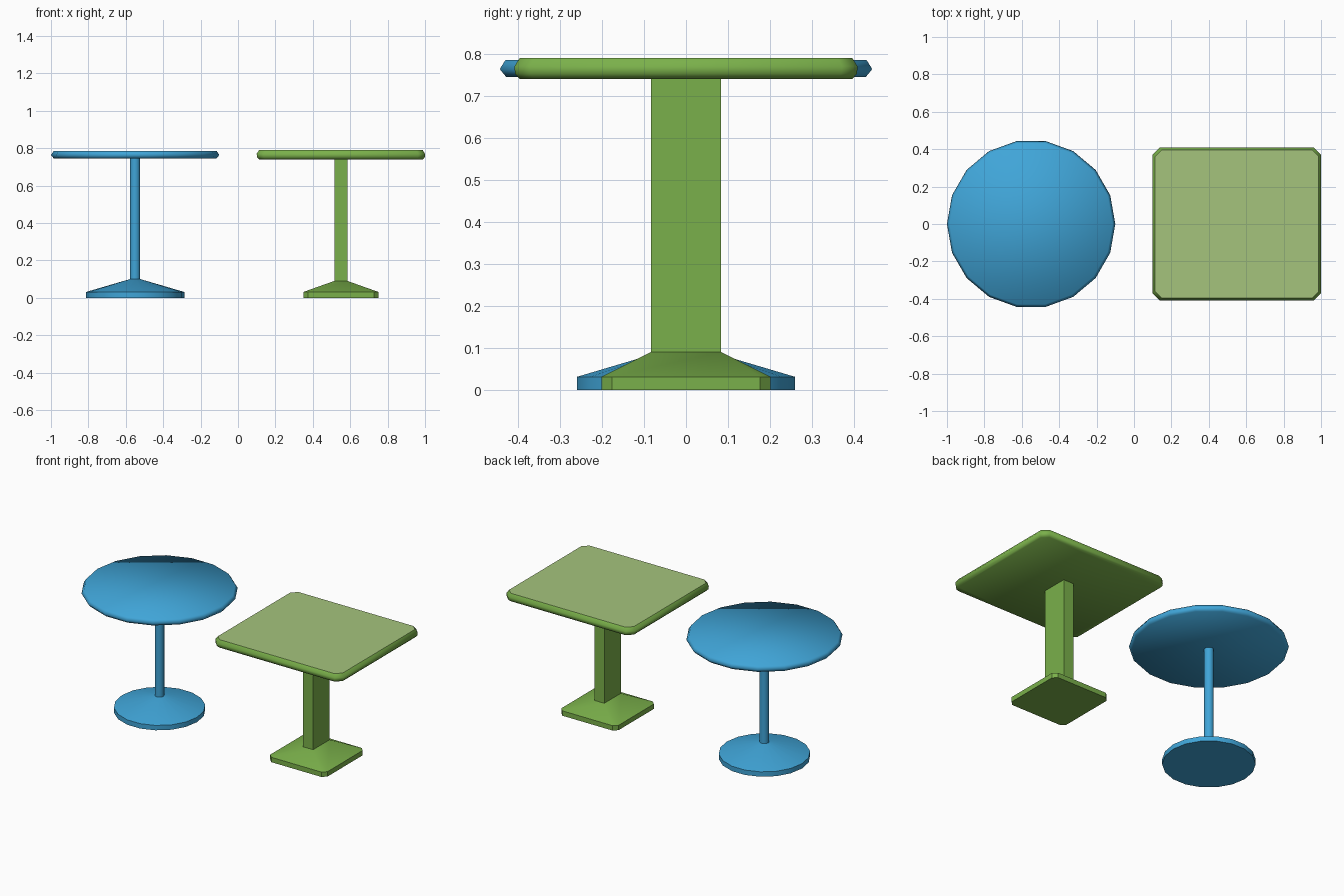
import bpy, bmesh, math

if "Cube" in bpy.data.objects:
    bpy.data.objects.remove(bpy.data.objects["Cube"])


def material(name, rgb):
    m = bpy.data.materials.new(name)
    m.diffuse_color = (*rgb, 1.0)
    m.use_nodes = True
    m.node_tree.nodes["Principled BSDF"].inputs["Base Color"].default_value = m.diffuse_color
    return m


BLUE = material("blue", (0.051, 0.376, 0.686))
GREEN = material("green", (0.195, 0.434, 0.069))
PALE = material("pale green", (0.376, 0.552, 0.202))


def circle(r, n=18):
    return [(r * math.cos(2 * math.pi * i / n), r * math.sin(2 * math.pi * i / n)) for i in range(n)]


def rectangle(hx, hy, c):
    # Rectangle with cut corners, counter-clockwise
    return [(hx, -hy + c), (hx, hy - c), (hx - c, hy), (-hx + c, hy),
            (-hx, hy - c), (-hx, -hy + c), (-hx + c, -hy), (hx - c, -hy)]


def loft(name, x, rings, mats, angle=40):
    """Skin stacked (z, outline) rings and cap both ends."""
    bm = bmesh.new()
    rows = [[bm.verts.new((px, py, z)) for px, py in pts] for z, pts in rings]
    n = len(rows[0])
    for a, b in zip(rows, rows[1:]):
        for i in range(n):
            j = (i + 1) % n
            bm.faces.new((a[i], a[j], b[j], b[i]))
    bm.faces.new(rows[0][::-1])
    top = bm.faces.new(rows[-1])
    top.material_index = len(mats) - 1
    bmesh.ops.remove_doubles(bm, verts=bm.verts, dist=1e-5)
    me = bpy.data.meshes.new(name)
    bm.to_mesh(me)
    bm.free()
    for m in mats:
        me.materials.append(m)
    ob = bpy.data.objects.new(name, me)
    ob.location.x = x
    bpy.context.collection.objects.link(ob)
    bpy.ops.object.select_all(action='DESELECT')
    ob.select_set(True)
    bpy.context.view_layer.objects.active = ob
    bpy.ops.object.shade_smooth_by_angle(angle=math.radians(angle))
    return ob


# Round table: base, pole, top
X1 = -0.55
loft("round_base", X1, [(0, circle(0.263)), (0.031, circle(0.263)), (0.1, circle(0.027))], [BLUE])
loft("round_pole", X1, [(0.09, circle(0.027)), (0.75, circle(0.027))], [BLUE])
loft("round_top", X1, [(0.744, circle(0.434)), (0.763, circle(0.45)), (0.785, circle(0.436))], [BLUE], 75)

# Square table: base, post, top
X2 = 0.55
loft("square_base", X2, [(0, rectangle(0.201, 0.201, 0.025)),
                         (0.031, rectangle(0.201, 0.201, 0.025)),
                         (0.09, rectangle(0.035, 0.083, 0))], [GREEN])
loft("square_post", X2, [(0.08, rectangle(0.035, 0.083, 0)),
                         (0.745, rectangle(0.035, 0.083, 0))], [GREEN])
loft("square_top", X2, [(0.74, rectangle(0.438, 0.396, 0.034)),
                        (0.752, rectangle(0.449, 0.407, 0.037)),
                        (0.77, rectangle(0.45, 0.408, 0.037)),
                        (0.79, rectangle(0.437, 0.395, 0.034))], [GREEN, PALE], 50)
